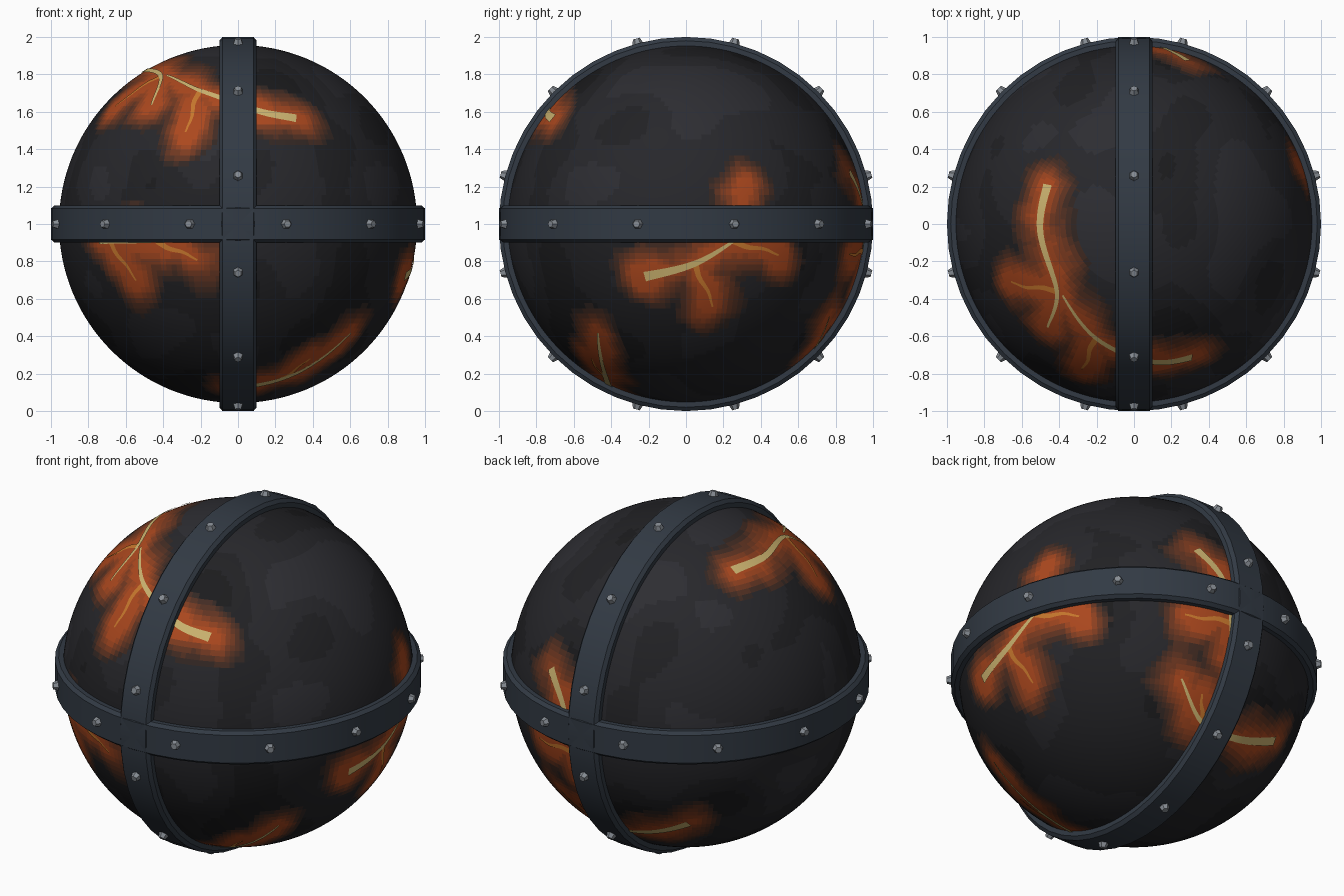
import bpy, bmesh, math
from mathutils import Vector, Matrix, noise, kdtree

if "Cube" in bpy.data.objects:
    bpy.data.objects.remove(bpy.data.objects["Cube"])

R = 0.957
C = Vector((0, 0, 1))
X, Y, Z = Vector((1, 0, 0)), Vector((0, 1, 0)), Vector((0, 0, 1))


def material(name, rgb):
    lin = [(c / 255 / 12.92) if c < 11 else ((c / 255 + 0.055) / 1.055) ** 2.4 for c in rgb]
    m = bpy.data.materials.new(name)
    m.diffuse_color = (*lin, 1)
    m.use_nodes = True
    m.node_tree.nodes["Principled BSDF"].inputs["Base Color"].default_value = m.diffuse_color
    return m


def make(name, bm, mats, angle=None):
    me = bpy.data.meshes.new(name)
    bm.to_mesh(me)
    bm.free()
    ob = bpy.data.objects.new(name, me)
    bpy.context.collection.objects.link(ob)
    for m in mats:
        me.materials.append(m)
    if angle:
        bpy.ops.object.select_all(action='DESELECT')
        ob.select_set(True)
        bpy.context.view_layer.objects.active = ob
        bpy.ops.object.shade_smooth_by_angle(angle=math.radians(angle))
    return ob


# Main cracks are sketched in a flat view and projected onto the ball
VIEWS = {
    "front": (X, Z, 1), "right": (Y, Z, 1), "top": (X, Y, 0),
    "under": (Vector((-.77, .637, 0)), Vector((.33, .40, .855)), 0),
}


def project(view, pts):
    r, u, off = VIEWS[view]
    dirs = []
    for a, b in pts:
        b -= off
        d = math.sqrt(max(R * R - a * a - b * b, 0))
        dirs.append((r * a + u * b + r.cross(u) * d).normalized())
    return dirs


def smooth_path(dirs, n=8):
    out, last = [], len(dirs) - 1
    for i in range(last):
        p0, p1, p2, p3 = (dirs[max(0, min(last, i + k))] for k in (-1, 0, 1, 2))
        for k in range(n):
            t = k / n
            p = 0.5 * (2 * p1 + (p2 - p0) * t + (2 * p0 - 5 * p1 + 4 * p2 - p3) * t * t
                       + (3 * p1 - p0 - 3 * p2 + p3) * t ** 3)
            out.append(p.normalized())
    return out + [dirs[-1]]


# A branch leaves its crack at fraction t, turned by an angle, with a slight wiggle
def branch_path(path, t, angle, length, n=8):
    i = max(1, min(len(path) - 2, round(t * (len(path) - 1))))
    p = path[i].copy()
    d = Matrix.Rotation(math.radians(angle), 3, p) @ (path[i + 1] - path[i - 1]).normalized()
    out = [p]
    for k in range(n):
        p = (p + d * (length / R / n)).normalized()
        d = Matrix.Rotation(0.22 * math.sin(k * 1.1), 3, p) @ d
        d = (d - p * d.dot(p)).normalized()
        out.append(p)
    return out


# Tapered strip lying on the ball
def ribbon(bm, path, w0, w1, lift):
    rows, last = [], len(path) - 1
    for i, p in enumerate(path):
        side = (path[min(i + 1, last)] - path[max(i - 1, 0)]).cross(p).normalized()
        w = (w0 + (w1 - w0) * i / last) / 2
        rows.append([bm.verts.new(C + (p + side * s * w).normalized() * (R + lift)) for s in (-1, 1)])
    for a, b in zip(rows, rows[1:]):
        f = bm.faces.new((a[0], a[1], b[1], b[0]))
        f.normal_update()
        if f.normal.dot(f.calc_center_median() - C) < 0:
            f.normal_flip()


# view, path from wide end to tip, branches (fraction, turn, length)
CRACKS = [
    ("top", [(-.46, .21), (-.5, -.03), (-.41, -.36), (-.46, -.55)], [(.67, -100, .3)]),
    ("top", [(.31, -.71), (.1, -.735), (-.2, -.61), (-.38, -.38)], [(.67, 103, .29)]),
    ("front", [(-.74, .92), (-.4, .91)], [(.27, -63, .27), (.95, -33, .25)]),
    ("under", [(.335, .68), (.495, .48), (.51, .1)], [(.75, -100, .28)]),
    ("under", [(.764, -.363), (.555, -.346), (.363, -.253), (.253, -.016)], [(.67, -50, .16)]),
    ("right", [(-.22, .72), (.05, .79), (.27, .92)], [(.48, -99, .27), (.97, -58, .28)]),
    ("front", [(0, .13), (.3, .2), (.6, .42)], [(.4, 15, .22)]),
]
mains, branches, heat = bmesh.new(), bmesh.new(), []
for view, pts, offs in CRACKS:
    path = smooth_path(project(view, pts))
    ribbon(mains, path, .056, .012, .005)
    heat += path
    for t, angle, length in offs:
        twig = branch_path(path, t, angle, length)
        ribbon(branches, twig, .035, .01, .004)
        heat += twig
make("main_cracks", mains, [material("hot_yellow", (205, 180, 112))], 60)
make("branch_cracks", branches, [material("hot_orange", (200, 120, 45))], 60)
# Heat leaking above the equator band
heat += smooth_path(project("right", [(.3, 1), (.3, 1.2)]))

# Dark ball, faces tinted by distance to the nearest crack
tree = kdtree.KDTree(len(heat))
for i, p in enumerate(heat):
    tree.insert(p * R, i)
tree.balance()
DARK, LEVELS = 4, 9
mats = [material(f"rock_{i}", (27 + 6 * i, 27 + 6 * i, 29 + 7 * i)) for i in range(DARK)]
for i in range(1, LEVELS + 1):
    t = i / LEVELS
    mats.append(material(f"ember_{i}", [a + (b - a) * t for a, b in zip((36, 35, 36), (172, 72, 30))]))
bm = bmesh.new()
bmesh.ops.create_uvsphere(bm, u_segments=192, v_segments=96, radius=R)
for f in bm.faces:
    c = f.calc_center_median()
    d = tree.find(c)[2] + 0.07 * noise.noise(c * 5) + 0.02 * noise.noise(c * 13)
    level = round(max(0, min(1, (0.19 - d) / 0.15)) * LEVELS)
    if level:
        f.material_index = DARK + level - 1
    else:
        n = 0.5 + 0.6 * noise.noise(c * 2.6 + C * 7) + 0.15 * c.z
        f.material_index = max(0, min(DARK - 1, int(n * DARK)))
bmesh.ops.translate(bm, verts=bm.verts, vec=C)
make("ball", bm, mats, 40)

# Two chamfered iron bands
iron = material("iron", (50, 58, 68))
steel = material("rivet_steel", (135, 141, 148))
HALF = [(.93, .1), (.98, .1), (1.0, .083)]
PROFILE = [(r, -h) for r, h in HALF] + HALF[::-1]
SEG = 48


def band(name, rot):
    bm = bmesh.new()
    rows = []
    for i in range(SEG):
        a = 2 * math.pi * i / SEG
        rows.append([bm.verts.new((r * math.cos(a), r * math.sin(a), h)) for r, h in PROFILE])
    n = len(PROFILE)
    for i in range(SEG):
        p, q = rows[i], rows[(i + 1) % SEG]
        for j in range(n):
            bm.faces.new((p[j], q[j], q[(j + 1) % n], p[(j + 1) % n]))
    bmesh.ops.recalc_face_normals(bm, faces=bm.faces)
    bmesh.ops.transform(bm, matrix=Matrix.Translation(C) @ rot, verts=bm.verts)
    make(name, bm, [iron], 25)


# Twelve six-sided rivets per band
def rivets(name, rot):
    bm = bmesh.new()
    for i in range(12):
        m = (Matrix.Translation(C) @ rot @ Matrix.Rotation(math.radians(15 + 30 * i), 4, 'Z')
             @ Matrix.Translation((1.008, 0, 0)) @ Matrix.Rotation(math.pi / 2, 4, 'Y'))
        bmesh.ops.create_cone(bm, cap_ends=True, segments=6, radius1=.032, radius2=.019,
                              depth=.036, matrix=m)
    make(name, bm, [steel])


for label, rot in (("equator", Matrix.Identity(4)), ("upright", Matrix.Rotation(math.pi / 2, 4, 'Y'))):
    band(label + "_band", rot)
    rivets(label + "_rivets", rot)
